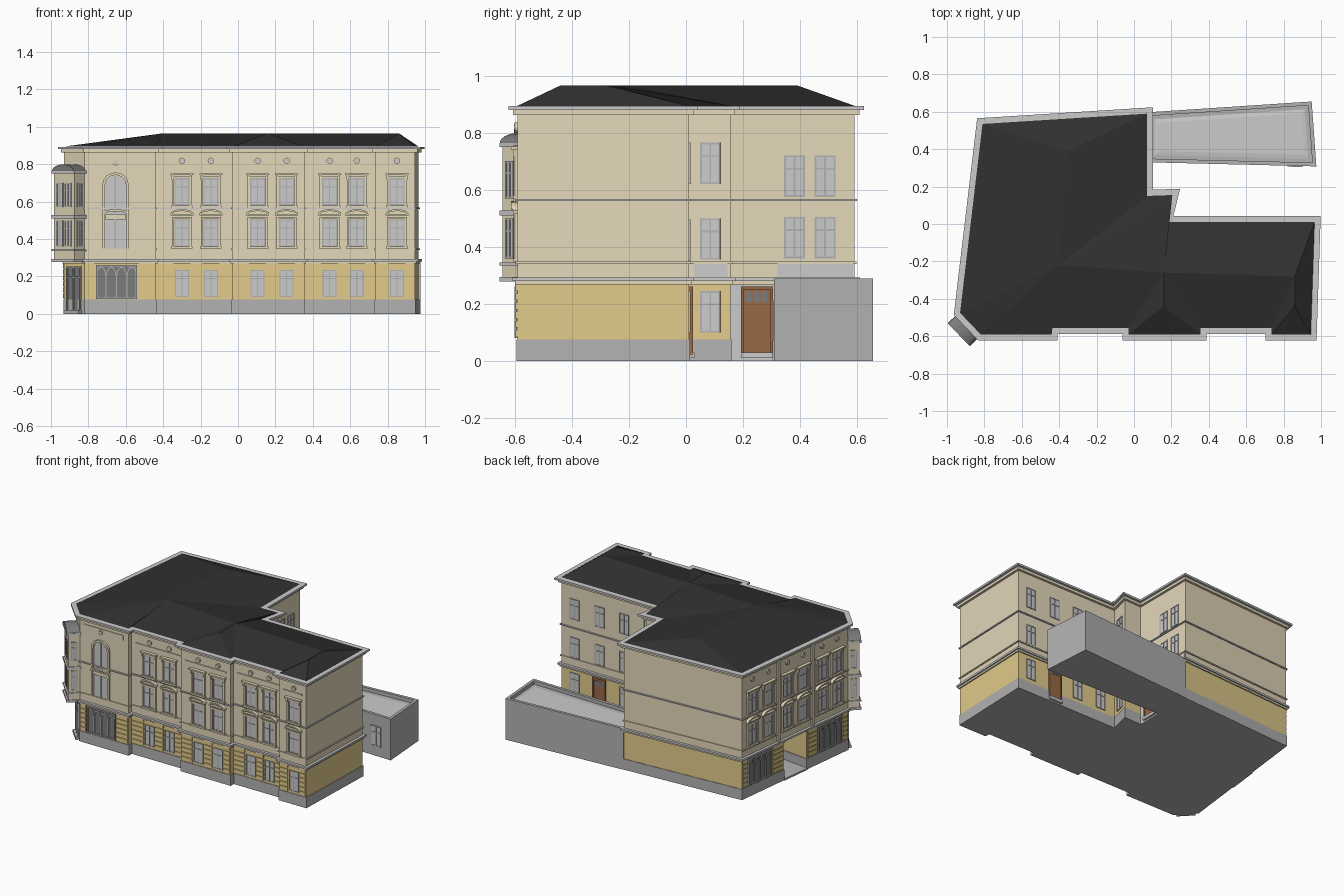
import bpy, bmesh, math
from mathutils import Vector

if "Cube" in bpy.data.objects:
    bpy.data.objects.remove(bpy.data.objects["Cube"])

COL = {"beige": (0.78, 0.69, 0.50), "yellow": (0.76, 0.60, 0.26), "stone": (0.45, 0.45, 0.45),
       "black": (0.03, 0.03, 0.03), "brown": (0.32, 0.14, 0.06), "dark": (0.2, 0.2, 0.2)}
MATS = {}
for k, c in COL.items():
    MATS[k] = bpy.data.materials.new(k)
    MATS[k].diffuse_color = (*c, 1)

parts = {}   # part name -> (bmesh, colour)


def part(name, col):
    return parts.setdefault(name, (bmesh.new(), col))[0]


def loft(name, col, bottom, top):
    """Closed solid between two matching loops of 3D points."""
    bm = part(name, col)
    a = [bm.verts.new(p) for p in bottom]
    b = [bm.verts.new(p) for p in top]
    n = len(a)
    faces = [bm.faces.new(a[::-1]), bm.faces.new(b)]
    faces += [bm.faces.new((a[i], a[(i + 1) % n], b[(i + 1) % n], b[i])) for i in range(n)]
    bmesh.ops.recalc_face_normals(bm, faces=faces)


def slab(name, col, poly, z0, z1):
    loft(name, col, [(x, y, z0) for x, y in poly], [(x, y, z1) for x, y in poly])


def offset(poly, d):
    """Mitred outward offset of a counter-clockwise polygon."""
    out, n = [], len(poly)
    for i in range(n):
        p, q, r = (Vector(poly[(i + k) % n]) for k in (-1, 0, 1))
        e, f = (q - p).normalized(), (r - q).normalized()
        n1, n2 = Vector((e.y, -e.x)), Vector((f.y, -f.x))
        out.append(tuple(q + (n1 + n2) * d / (1 + n1.dot(n2))))
    return out


# wall footprint, counter-clockwise from the front left corner
W = [(-.82, -.59), (-.44, -.59), (-.44, -.555), (-.03, -.555), (-.03, -.59), (.355, -.59),
     (.355, -.555), (.735, -.555), (.735, -.59), (.945, -.59), (.965, .01), (.17, .01),
     (.205, .155), (.07, .15), (.07, .59), (-.81, .535), (-.93, -.475)]


class Wall:
    """Local wall frame: u along the wall, d outward, z up."""
    def __init__(s, p, q):
        s.p = Vector(p)
        s.t = (Vector(q) - s.p).normalized()
        s.n = Vector((s.t.y, -s.t.x))
        s.len = (Vector(q) - s.p).length

    def at(s, u, d):
        return s.p + s.t * u + s.n * d

    def prism(s, name, col, prof, d0, d1):
        loft(name, col, *[[(*s.at(u, d), z) for u, z in prof] for d in (d0, d1)])

    def box(s, name, col, u0, u1, z0, z1, d0=-.005, d1=.01):
        s.prism(name, col, [(u0, z0), (u1, z0), (u1, z1), (u0, z1)], d0, d1)


def edge(i):
    return Wall(W[i], W[(i + 1) % len(W)])


def arc(u, z, w, h, n=8):
    return [(u + w * math.cos(math.pi * k / n), z + h * math.sin(math.pi * k / n)) for k in range(n + 1)]


def window(f, u, z0, z1, w=.08, head=None, fancy=True):
    a, b = u - w / 2, u + w / 2
    f.box("window_panes", None, a, b, z0, z1, d1=.002)
    for m in (a, u - .003, b - .006):
        f.box("window_frames", "stone", m, m + .006, z0, z1, d1=.005)
    for z in (z0, z0 + (z1 - z0) * .66, z1 - .006):
        f.box("window_frames", "stone", a, b, z, z + .006, d1=.005)
    if fancy:
        f.box("window_sills", "beige", a - .018, b + .018, z0 - .012, z0, d1=.016)
        for s in (a - .013, b + .001):
            f.box("window_surrounds", "beige", s, s + .012, z0, z1 + .012, d1=.01)
        f.box("window_surrounds", "beige", a - .013, b + .013, z1 + .001, z1 + .012)
    if head == "flat":
        f.box("window_heads", "beige", a - .022, b + .022, z1 + .016, z1 + .026, d1=.022)
        for s in (a - .015, b + .005):
            f.box("window_brackets", "beige", s, s + .01, z1 - .01, z1 + .016, d1=.015)
    if head == "arc":
        f.prism("window_heads", "beige", arc(u, z1 + .028, w / 2 + .022, .026) +
                arc(u, z1 + .028, w / 2 + .012, .016)[::-1], -.005, .022)
        f.box("window_heads", "beige", a - .022, b + .022, z1 + .02, z1 + .028, d1=.018)


def rosette(f, u, z, r=.017):
    ring = [(u + r * math.cos(k * math.pi / 6), z + r * math.sin(k * math.pi / 6)) for k in range(12)]
    f.prism("rosettes", "beige", ring, -.005, .01)
    f.prism("rosette_centres", None, [(u + (x - u) * .7, z + (y - z) * .7) for x, y in ring], 0, .012)


def shop_window(f, a, b, z0=.08, z1=.262):
    f.box("shop_glass", "dark", a, b, z0, z1, d1=.002)
    for m in (a, b - .008):
        f.box("shop_frames", "stone", m, m + .008, z0, z1)
    for z in (z0, z1 - .008):
        f.box("shop_frames", "stone", a, b, z, z + .008)
    step = (b - a) / 4
    for k in range(1, 4):
        f.box("shop_frames", "stone", a + k * step - .003, a + k * step + .003, z0, z1 - .055, d1=.008)
    for k in range(4):   # arched tracery
        c = a + (k + .5) * step
        f.prism("shop_frames", "stone", arc(c, z1 - .06, step / 2, .05) +
                arc(c, z1 - .06, step / 2 - .005, .044)[::-1], -.005, .008)


def rustic(f, spans):
    for a, b in spans:
        for k in range(6):
            f.box("rusticated_blocks", "yellow", a, b, .085 + k * .032, .109 + k * .032, d1=.007)


def bay(f, us):
    """Standard bay with the given window centres."""
    for u in us:
        window(f, u, .09, .235, .075, fancy=False)
        window(f, u, .36, .505, .08, "arc")
        window(f, u, .58, .725, .08, "flat")
        rosette(f, u, .818)
    edges = [.005] + [e for u in us for e in (u - .045, u + .045)] + [f.len - .005]
    rustic(f, list(zip(edges[::2], edges[1::2])))
    f.box("frieze_mouldings", "beige", .03, f.len - .03, .785, .792, d1=.007)


# main body; ground storey footprint has the gateway passage notched into the left wall
left = edge(15)
gate = [tuple(left.at(u, d)) for u, d in ((.40, 0), (.40, -.35), (.62, -.35), (.62, 0))]
low = W[:16] + gate + W[16:]
slab("plinth", "stone", offset(low, .004), 0, .075)
slab("ground_storey", "yellow", low, .075, .28)
left.box("passage_floor", "stone", .40, .62, 0, .012, -.35, .01)
slab("upper_storeys", "beige", W, .28, .88)
for name, d, z0, z1, c in (("storey_cornice", .018, .28, .293, None), ("storey_cornice_lower", .009, .268, .28, "beige"),
                           ("sill_band", .007, .340, .348, "beige"), ("upper_band", .008, .560, .568, None),
                           ("eaves_moulding", .016, .862, .88, "beige"), ("eaves", .032, .88, .893, None)):
    slab(name, c, offset(low if name == "storey_cornice_lower" else W, d), z0, z1)

# hipped roof with small cross hips over the projecting bays
rb = part("roof", "black")
RIDGE = [(-.4, -.22), (-.36, .39), (.16, -.26), (.16, -.44), (.86, -.28), (.86, -.44)]
v = [rb.verts.new((x, y, .894)) for x, y in W] + [rb.verts.new((x, y, .965)) for x, y in RIDGE]
A, B, C, D, E, F = range(17, 23)
for face in ((16, A, B, 15), (15, B, 14), (14, B, A, 13), (13, A, 12), (12, A, C), (12, C, 11),
             (11, C, E, 10), (10, E, F, 9), (F, 9, 8), (F, 8, 7, E), (7, 6, C, E), (6, 5, D, C),
             (5, 4, D), (4, 3, C, D), (3, 2, A, C), (2, 1, A), (1, 0, A), (0, 16, A)):
    rb.faces.new([v[i] for i in face][::-1])
bmesh.ops.recalc_face_normals(rb, faces=rb.faces[:])

# front facade bays
for i, xs in ((2, (-.30, -.145)), (4, (.105, .26)), (6, (.49, .635)), (8, (.85,))):
    bay(edge(i), [x - W[i][0] for x in xs])

# left front bay: tall arched window over a shop window
f = edge(0)
u = .165
f.prism("arched_window", None, [(u - .053, .35), (u + .053, .35)] + arc(u, .69, .053, .05), -.005, .003)
f.prism("arched_surround", "beige", arc(u, .69, .07, .066) + arc(u, .69, .055, .052)[::-1], -.005, .014)
for s in (-.07, .055):
    f.box("arched_surround", "beige", u + s, u + s + .015, .35, .69, d1=.014)
f.box("arched_mullion", "stone", u - .004, u + .004, .35, .735, d1=.007)
f.prism("arched_pediment", "beige", arc(u, .53, .075, .03) + arc(u, .53, .06, .018)[::-1], -.005, .022)
f.box("arched_spandrel", "beige", u - .053, u + .053, .505, .53, d1=.012)
f.box("bay_panel", "beige", .03, .34, .80, .835, d1=.005)
rosette(f, u, .81)
shop_window(f, .06, .28)
rustic(f, [(.005, .05), (.29, f.len - .005)])

# left street facade: three bays, gateway in the middle
for u in (.10, .25, .435, .585, .765, .91):
    window(left, u, .36, .505, .08, "arc")
    window(left, u, .58, .725, .08, "flat")
    rosette(left, u, .818)
shop_window(left, .06, .28)
shop_window(left, .73, .95)
rustic(left, [(.005, .05), (.29, .39), (.63, .72), (.96, 1.01)])
for u in (.345, .672):
    left.box("pilasters", "beige", u - .012, u + .012, .295, .865, d1=.012)

# corner oriel with barrel roof, entrance below
o = edge(16)
L = o.len
o.box("oriel_body", "beige", 0, L, .285, .755, -.01, .075)
for z, h in ((.278, .016), (.335, .01), (.51, .018), (.75, .014)):
    o.box("oriel_bands", None, -.006, L + .006, z, z + h, -.01, .086)
o.prism("oriel_roof", "dark", arc(L / 2, .762, L / 2 + .004, .036, 12), -.01, .086)
of = Wall(o.at(0, .075), o.at(L, .075))
sides = (Wall(o.at(0, 0), o.at(0, .075)), Wall(o.at(L, .075), o.at(L, 0)))
for z0, z1 in ((.36, .50), (.57, .70)):
    for w in (.048, L - .048):
        window(of, w, z0, z1, .05, fancy=False)
    for s in sides:
        window(s, .0375, z0, z1, .04, fancy=False)
o.box("corner_door", "dark", .03, L - .03, .02, .25, d1=.004)
for a in (.025, L / 2 - .004, L - .033):
    o.box("corner_door_frame", "stone", a, a + .008, .02, .25)
for z in (.19, .245):
    o.box("corner_door_frame", "stone", .025, L - .025, z, z + .008)
o.box("corner_step", "stone", .02, L - .02, 0, .02, d1=.025)


def door(f, a, b):
    f.box("yard_door", "brown", a, b, .02, .26, d1=.008)
    for m in (a, b - .01):
        f.box("yard_door_frame", "brown", m, m + .01, .02, .26, d1=.014)
    f.box("yard_door_frame", "brown", a, b, .25, .262, d1=.014)
    w = (b - a - .03) / 3
    for k in range(3):
        f.box("yard_door_lights", "dark", a + .015 + k * w, a + .011 + (k + 1) * w, .205, .243, d1=.011)
    f.box("yard_door_step", None, a, b, .01, .03, d1=.02)


# courtyard walls
f = edge(10)
for u in (.105, .30, .49, .68):
    for z in (.10, .35, .62):
        if not (z < .2 and u == .30):
            window(f, u, z, z + .145, .075, fancy=False)
door(f, .25, .35)
f = edge(11)
for z in (.10, .355, .62):
    window(f, .078, z, z + .145, .072, fancy=False)
f.box("yard_panels", None, .02, .14, .294, .34, d1=.003)
f = edge(13)
for u in (.23, .337):
    for z in (.36, .575):
        window(f, u, z, z + .145, .073, fancy=False)
f.box("yard_panels", None, .003, .15, 0, .267, d1=.005)
f.box("yard_panels", None, .17, .435, .294, .34, d1=.003)
door(f, .042, .155)

# low annex with sunken roof inside a parapet
ann = [(.07, .33), (.975, .308), (.95, .655), (.07, .597)]
slab("annex", "stone", ann, 0, .265)
inner = offset(ann, -.02)
for k in range(4):
    m = (k + 1) % 4
    slab("annex_parapet", "stone", [ann[k], ann[m], inner[m], inner[k]], .265, .29)
loft("annex_roof", None, [(x, y, .262) for x, y in inner], [(x, y, .268) for x, y in offset(ann, -.06)])
window(Wall(ann[0], ann[1]), .79, .07, .21, .08, fancy=False)

# turn every collected part into an object
for name, (bm, col) in parts.items():
    me = bpy.data.meshes.new(name)
    bm.to_mesh(me)
    bm.free()
    if col:
        me.materials.append(MATS[col])
    bpy.context.collection.objects.link(bpy.data.objects.new(name, me))

for m in bpy.data.materials:
    if m.users and not m.is_grease_pencil:
        m.use_nodes = True
        m.node_tree.nodes["Principled BSDF"].inputs["Base Color"].default_value = m.diffuse_color
